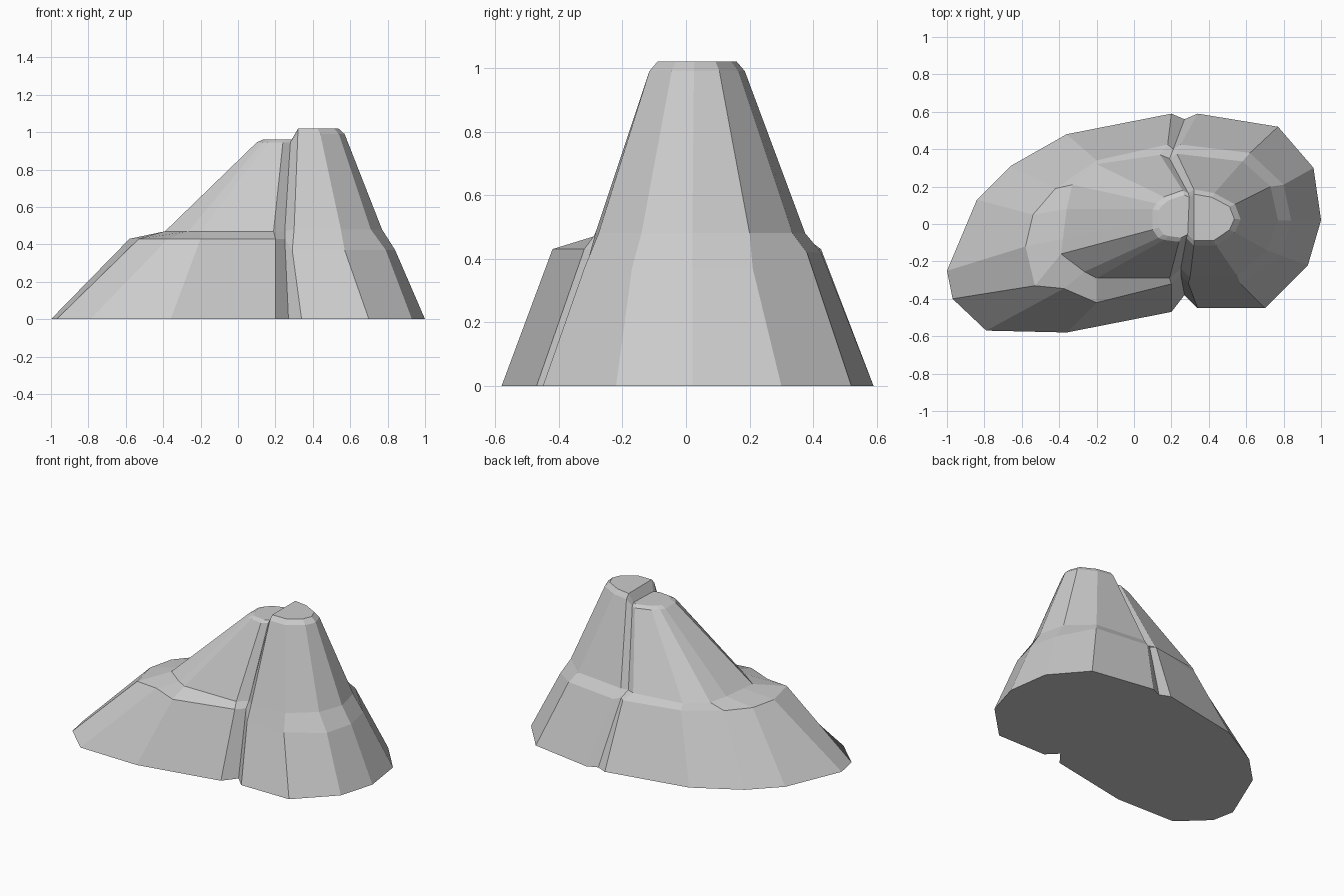
import bpy, bmesh

# Outlines from the right side counter-clockwise; entries 4 and 14 are the groove bottoms
foot = [(1.0, .02), (.96, .30), (.77, .52), (.34, .59), (.27, .56), (.20, .59),
        (-.36, .48), (-.66, .31), (-.84, .13), (-1.0, -.25), (-.97, -.40), (-.79, -.57),
        (-.36, -.58), (.20, -.47), (.27, -.38), (.34, -.45), (.70, -.45), (.93, -.22)]
shoulder = [(.84, .02), (.80, .21), (.62, .38), (.25, .425), (.21, .40), (.18, .425),
            (-.20, .34), (-.42, .19), (-.54, .05), (-.58, -.12), (-.53, -.33), (-.375, -.345),
            (-.20, -.42), (.20, -.32), (.25, -.27), (.29, -.315), (.57, -.32), (.79, -.17)]
waist = [(.77, .02), (.73, .20), (.58, .335), (.23, .375), (.19, .35), (.14, .37),
         (-.20, .32), (-.33, .21), (-.36, .08), (-.38, -.08), (-.39, -.16), (-.265, -.255),
         (-.20, -.29), (.19, -.29), (.25, -.24), (.30, -.285), (.55, -.275), (.71, -.14)]
rim = [(.57, .025), (.54, .105), (.43, .165), (.32, .185), (.29, .165), (.26, .18),
       (.16, .145), (.12, .11), (.10, .08), (.10, .03), (.10, -.03), (.13, -.075),
       (.16, -.085), (.24, -.095), (.28, -.075), (.32, -.115), (.44, -.115), (.54, -.045)]
N = len(foot)


def high_side(i):
    return i <= 3 or i >= 15


bm = bmesh.new()


def add_ring(points, low_z, high_z):
    return [bm.verts.new((x, y, high_z if high_side(i) else low_z))
            for i, (x, y) in enumerate(points)]


# Summit outline is the rim pulled slightly inward
summit = [(.33 + (x - .33) * .86, .035 + (y - .035) * .83) for x, y in rim]
rings = [add_ring(foot, 0, 0),
         add_ring(shoulder, .43, .37),
         add_ring(waist, .47, .48),
         add_ring(rim, .945, .99),
         add_ring(summit, .96, 1.02)]
for i in (2, 3):
    rings[1][i].co.z = .42

# Sloping sides
for a, b in zip(rings, rings[1:]):
    for i in range(N):
        j = (i + 1) % N
        bm.faces.new((a[i], a[j], b[j], b[i]))

# Stepped summit and flat underside
top = rings[-1]
bm.faces.new(top[15:] + top[:4])
bm.faces.new((top[3], top[4], top[14], top[15]))
bm.faces.new((top[4], top[5], top[13], top[14]))
bm.faces.new(top[5:14])
bm.faces.new(rings[0][::-1])
bmesh.ops.recalc_face_normals(bm, faces=bm.faces)

mesh = bpy.data.meshes.new("rock_mound")
bm.to_mesh(mesh)
bm.free()
rock = bpy.data.objects.new("rock_mound", mesh)
bpy.context.collection.objects.link(rock)
